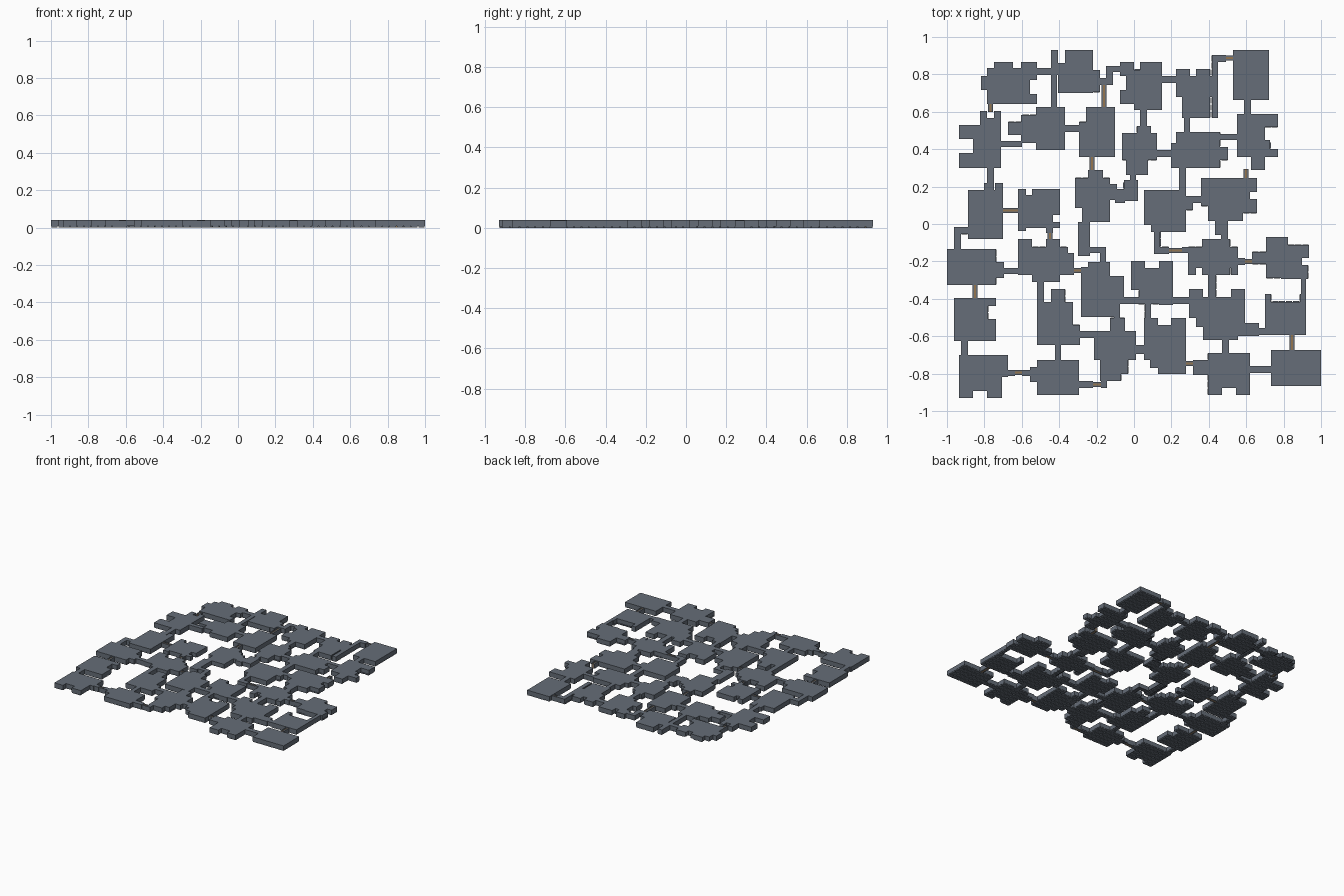
import bpy, bmesh

U = 187.0            # plan units per model unit; plan x runs right, plan y runs down
CX, CY = 1134, 224   # plan centre
TOP, LIP = 0.04, 0.007


def material(name, rgb):
    m = bpy.data.materials.new(name)
    m.diffuse_color = (*rgb, 1)
    return m


STONE = material("slate stone", (0.132, 0.155, 0.188))
JOINT = material("dark slate", (0.085, 0.1, 0.122))
WOOD = material("door wood", (0.30, 0.18, 0.08))


def wx(x): return (x - CX) / U
def wy(y): return (CY - y) / U


def finish(bm, name, mats):
    bmesh.ops.recalc_face_normals(bm, faces=bm.faces)
    me = bpy.data.meshes.new(name)
    bm.to_mesh(me)
    bm.free()
    for m in mats:
        me.materials.append(m)
    bpy.context.collection.objects.link(bpy.data.objects.new(name, me))


def box(bm, x0, y0, x1, y1, z0, z1, mat=0):
    v = [bm.verts.new((wx(x), wy(y), z)) for z in (z0, z1)
         for x, y in ((x0, y0), (x1, y0), (x1, y1), (x0, y1))]
    for f in ((0, 1, 2, 3), (4, 5, 6, 7), (0, 1, 5, 4), (1, 2, 6, 5), (2, 3, 7, 6), (3, 0, 4, 7)):
        bm.faces.new([v[i] for i in f]).material_index = mat


def room(name, *rects):
    """Solid block from the union of plan rectangles, with floor tiles set under it."""
    xs = sorted({v for r in rects for v in (r[0], r[2])})
    ys = sorted({v for r in rects for v in (r[1], r[3])})

    def inside(x, y):
        return any(r[0] < x < r[2] and r[1] < y < r[3] for r in rects)

    full = {(i, j) for i in range(len(xs) - 1) for j in range(len(ys) - 1)
            if inside((xs[i] + xs[i + 1]) / 2, (ys[j] + ys[j + 1]) / 2)}
    bm = bmesh.new()
    cache = {}

    def vert(i, j, z):
        if (i, j, z) not in cache:
            cache[i, j, z] = bm.verts.new((wx(xs[i]), wy(ys[j]), z))
        return cache[i, j, z]

    for i, j in full:
        c = [(i, j), (i + 1, j), (i + 1, j + 1), (i, j + 1)]
        bm.faces.new([vert(*p, TOP) for p in reversed(c)])
        bm.faces.new([vert(*p, LIP) for p in c]).material_index = 1
        for k, (di, dj) in enumerate(((0, -1), (1, 0), (0, 1), (-1, 0))):
            if (i + di, j + dj) not in full:
                a, b = c[k], c[(k + 1) % 4]
                bm.faces.new([vert(*a, LIP), vert(*a, TOP), vert(*b, TOP), vert(*b, LIP)])
    # floor tiles
    nx = max(1, round((xs[-1] - xs[0]) / 7))
    ny = max(1, round((ys[-1] - ys[0]) / 7))
    sx, sy = (xs[-1] - xs[0]) / nx, (ys[-1] - ys[0]) / ny
    for i in range(nx):
        for j in range(ny):
            x, y = xs[0] + (i + .5) * sx, ys[0] + (j + .5) * sy
            if all(inside(x + a * 2.2, y + b * 2.2) for a in (-1, 1) for b in (-1, 1)):
                box(bm, x - sx / 2 + .4, y - sy / 2 + .4, x + sx / 2 - .4, y + sy / 2 - .4, 0, LIP + .002)
    finish(bm, name, (STONE, JOINT))


def door(x0, y0, x1, y1):
    """Narrow passage: two stone rails with a timber strip between."""
    bm = bmesh.new()
    if x1 - x0 > y1 - y0:
        m = (y0 + y1) / 2
        box(bm, x0, m - 2.5, x1, m - .8, 0, TOP - .003, 0)
        box(bm, x0, m + .8, x1, m + 2.5, 0, TOP - .003, 0)
        box(bm, x0, m - .8, x1, m + .8, 0, TOP - .006, 1)
    else:
        m = (x0 + x1) / 2
        box(bm, m - 2.5, y0, m - .8, y1, 0, TOP - .003, 0)
        box(bm, m + .8, y0, m + 2.5, y1, 0, TOP - .003, 0)
        box(bm, m - .8, y0, m + .8, y1, 0, TOP - .006, 1)
    finish(bm, "door_passage", (STONE, WOOD))


# first row of rooms, from the back
room("room_1a", (994, 62, 1013, 104), (987, 68, 1030, 104), (1021, 62, 1037, 80), (981, 76, 988, 90), (1028, 94, 1037, 104))
room("room_1b", (1051, 50, 1058, 75), (1051, 63, 1093, 75), (1065, 50, 1093, 93), (1058, 75, 1093, 93), (1093, 70, 1100, 92))
room("room_1c", (1120, 62, 1134, 76), (1126, 70, 1162, 104), (1140, 62, 1162, 110), (1120, 90, 1128, 104), (1134, 104, 1155, 110))
room("room_1d", (1176, 76, 1218, 97), (1176, 69, 1190, 83), (1182, 83, 1210, 118), (1196, 69, 1210, 76), (1212, 55, 1218, 118))
room("room_1e", (1233, 50, 1269, 100))
# second row
room("room_2a", (959, 125, 974, 139), (973, 125, 1001, 168), (959, 153, 974, 168), (980, 118, 994, 125), (994, 111, 1001, 125), (980, 111, 987, 125))
room("room_2b", (1036, 107, 1065, 150), (1021, 115, 1037, 143), (1008, 122, 1022, 135))
room("room_2c", (1086, 107, 1115, 157), (1079, 122, 1115, 157))
room("room_2d", (1122, 133, 1157, 160), (1126, 160, 1148, 175), (1137, 126, 1151, 134))
room("room_2e", (1176, 132, 1220, 168), (1171, 143, 1183, 168), (1220, 147, 1228, 160))
room("room_2f", (1237, 114, 1265, 157), (1265, 114, 1278, 127), (1258, 140, 1270, 157), (1264, 149, 1278, 157), (1251, 157, 1265, 170))
# third row
room("room_3a", (968, 190, 1003, 239), (995, 183, 1003, 190), (984, 183, 991, 190))
room("room_3b", (1018, 189, 1026, 231), (1025, 195, 1060, 215), (1032, 189, 1060, 215), (1018, 208, 1053, 228), (1053, 222, 1060, 228), (1046, 222, 1053, 233))
room("room_3c", (1075, 178, 1110, 208), (1088, 170, 1103, 180), (1082, 200, 1110, 222), (1103, 184, 1117, 200), (1078, 222, 1090, 256))
room("room_3d", (1144, 190, 1172, 225), (1151, 203, 1186, 232), (1179, 197, 1193, 210), (1144, 190, 1186, 203))
room("room_3e", (1201, 178, 1250, 206), (1208, 206, 1243, 221), (1243, 178, 1257, 192), (1243, 199, 1257, 213))
# fourth row
room("room_4a", (947, 249, 996, 285), (996, 262, 1004, 278))
room("room_4b", (1018, 239, 1032, 271), (1032, 247, 1060, 282), (1018, 253, 1074, 275), (1046, 239, 1060, 247), (1060, 247, 1068, 268))
room("room_4c", (1088, 262, 1110, 300), (1081, 280, 1124, 304), (1081, 304, 1117, 317), (1110, 276, 1124, 300), (1081, 267, 1090, 280))
room("room_4d", (1139, 268, 1173, 304), (1131, 261, 1139, 290), (1139, 261, 1145, 300), (1159, 261, 1173, 305))
room("room_4e", (1188, 247, 1238, 268), (1202, 239, 1230, 275), (1188, 264, 1196, 275), (1231, 252, 1238, 275))
room("room_4f", (1252, 252, 1302, 264), (1266, 237, 1288, 264), (1266, 245, 1302, 278), (1281, 245, 1309, 258), (1281, 265, 1308, 279))
# fifth row
room("room_5a", (954, 298, 988, 341), (988, 298, 996, 306), (983, 319, 996, 341))
room("room_5b", (1037, 302, 1073, 338), (1051, 289, 1065, 302), (1037, 325, 1080, 345))
room("room_5c", (1189, 297, 1238, 318), (1231, 289, 1245, 318), (1208, 275, 1216, 297), (1189, 289, 1203, 311), (1203, 318, 1238, 335), (1196, 318, 1238, 327), (1203, 335, 1238, 340))
room("room_5d", (1265, 294, 1271, 335), (1265, 302, 1306, 335), (1300, 294, 1306, 310))
# front row
room("room_6a", (959, 355, 1008, 377), (959, 377, 1002, 391), (959, 391, 973, 398), (987, 391, 1002, 398))
room("room_6b", (1037, 360, 1079, 395))
room("room_6c", (1094, 338, 1136, 360), (1094, 331, 1109, 360), (1100, 345, 1128, 374), (1100, 360, 1121, 381), (1128, 345, 1136, 360))
room("room_6d", (1144, 332, 1179, 360), (1158, 325, 1172, 374), (1171, 318, 1186, 366), (1150, 346, 1186, 368), (1158, 360, 1186, 374))
room("room_6e", (1208, 353, 1250, 388), (1193, 360, 1250, 375), (1208, 388, 1222, 395), (1236, 388, 1250, 395))
room("room_6f", (1271, 350, 1321, 386))

# corridors, back half
room("corridor_1", (1037, 68, 1052, 75))
room("corridor_2", (1051, 75, 1057, 107))
room("corridor_3", (1093, 78, 1113, 85), (1106, 66, 1113, 85), (1106, 66, 1120, 72))
room("corridor_4", (1162, 76, 1177, 83))
room("corridor_5", (1140, 110, 1147, 128))
room("corridor_6", (1212, 55, 1226, 62))
room("corridor_7", (1244, 100, 1251, 115))
room("corridor_8", (1184, 118, 1190, 133))
room("corridor_9", (1001, 141, 1022, 147))
room("corridor_10", (987, 168, 994, 190))
room("corridor_11", (1065, 125, 1080, 132))
room("corridor_12", (1157, 150, 1175, 157))
room("corridor_13", (1213, 134, 1238, 140))
room("corridor_14", (1179, 168, 1186, 191))
room("corridor_15", (1130, 175, 1136, 189), (1124, 180, 1138, 201), (1115, 189, 1125, 203))
room("corridor_16", (1186, 196, 1202, 203))
# corridors, front half
room("corridor_17", (954, 227, 968, 234), (954, 227, 961, 250))
room("corridor_18", (1090, 247, 1106, 253), (1100, 247, 1106, 263))
room("corridor_19", (1154, 231, 1160, 254), (1154, 247, 1169, 254))
room("corridor_20", (1221, 220, 1228, 240), (1215, 220, 1228, 235))
room("corridor_21", (1004, 268, 1018, 274))
room("corridor_22", (1037, 274, 1044, 302))
room("corridor_23", (1182, 247, 1189, 253))
room("corridor_24", (1124, 297, 1190, 304))
room("corridor_25", (1114, 303, 1120, 338), (1110, 318, 1125, 331))
room("corridor_26", (1145, 304, 1151, 333), (1144, 318, 1158, 332))
room("corridor_27", (1301, 278, 1306, 308))
room("corridor_28", (1238, 318, 1245, 336), (1238, 323, 1259, 336), (1246, 328, 1266, 335))
room("corridor_29", (961, 341, 968, 356))
room("corridor_30", (1055, 345, 1061, 361))
room("corridor_31", (1079, 331, 1136, 338))
room("corridor_32", (1222, 339, 1229, 354))
room("corridor_33", (1008, 370, 1015, 376))
room("corridor_34", (1022, 370, 1037, 376), (1030, 367, 1037, 382))
room("corridor_35", (1079, 381, 1093, 388))
room("corridor_36", (1101, 374, 1107, 388))
room("corridor_37", (1135, 345, 1144, 354))
room("corridor_38", (1250, 366, 1272, 373))
room("corridor_39", (1238, 258, 1245, 265))

# timber door passages
door(988, 104, 993, 112)
door(1101, 85, 1107, 108)
door(1089, 157, 1095, 172)
door(1243, 169, 1249, 179)
door(1224, 55, 1234, 61)
door(1003, 208, 1019, 213)
door(1047, 232, 1053, 240)
door(1168, 248, 1183, 253)
door(1244, 259, 1254, 264)
door(1073, 268, 1083, 273)
door(972, 285, 978, 299)
door(1289, 335, 1295, 351)
door(1013, 370, 1023, 375)
door(1092, 382, 1102, 387)
door(1185, 361, 1195, 366)
